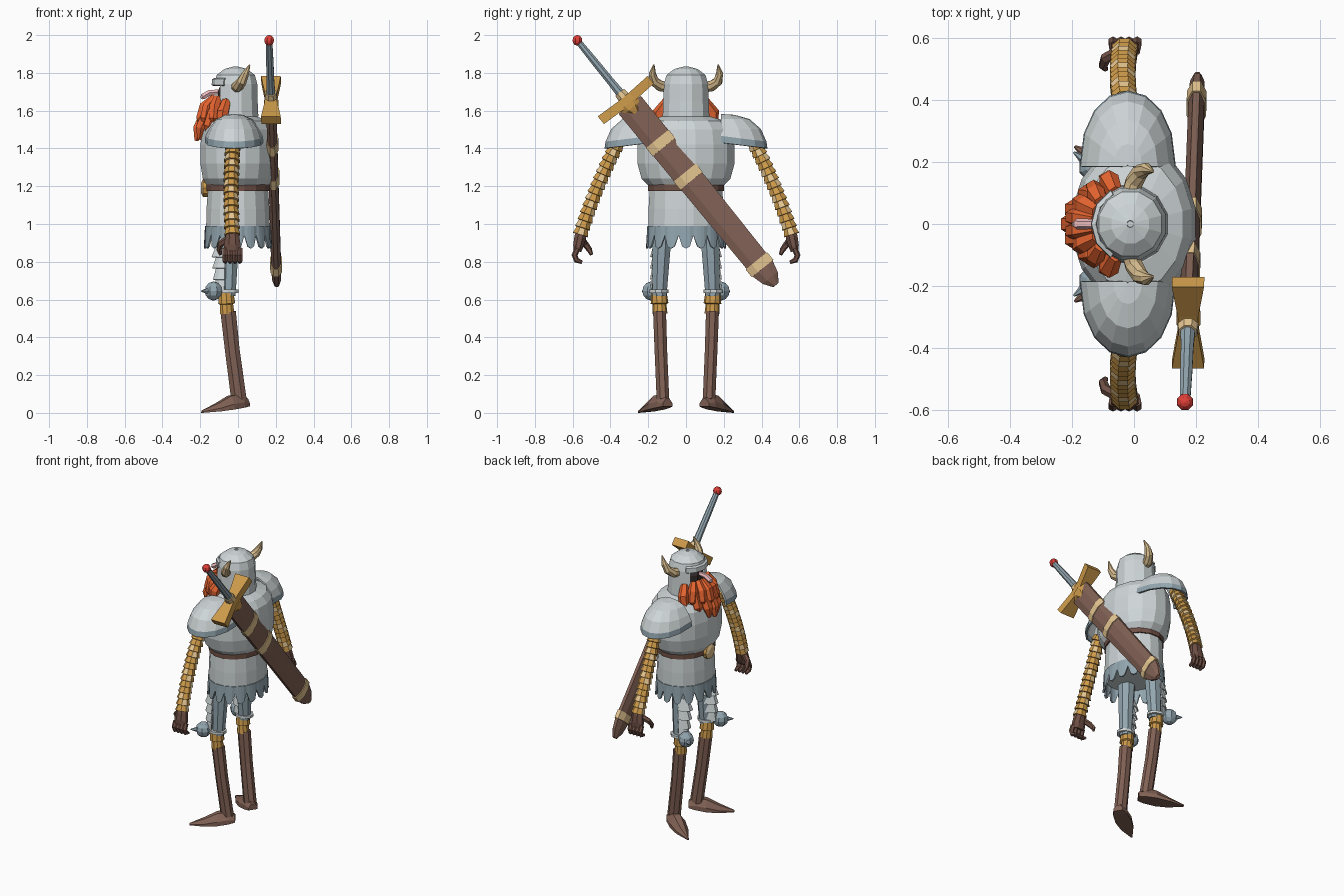
import bpy, bmesh
from math import sin, cos, pi, sqrt
from mathutils import Vector as V

if "Cube" in bpy.data.objects:
    bpy.data.objects.remove(bpy.data.objects["Cube"])

COL = dict(steel=(.62, .67, .68), dark=(.29, .38, .43), leather=(.16, .08, .06), boot=(.22, .12, .09),
           gold=(.62, .33, .07), tan=(.78, .56, .28), horn=(.66, .49, .26), beard=(.8, .13, .03),
           red=(.75, .05, .04), skin=(.85, .5, .52), black=(.04, .03, .03))
MATS = {}


def mat(n):
    if n not in MATS:
        MATS[n] = bpy.data.materials.new(n)
        MATS[n].diffuse_color = (*COL[n], 1)
    return MATS[n]


def loft(name, rings, cols, pick=None, cap=True, closed=True, skip=None, thick=0):
    """Skin a list of equal-length point rings."""
    bm = bmesh.new()
    vs = [[bm.verts.new(p) for p in r] for r in rings]
    n = len(rings[0])
    for i in range(len(vs) - 1):
        for j in range(n if closed else n - 1):
            if skip and skip(i, j):
                continue
            k = (j + 1) % n
            f = bm.faces.new((vs[i][j], vs[i][k], vs[i + 1][k], vs[i + 1][j]))
            f.material_index = pick(i, j) if pick else 0
    if cap:
        bm.faces.new(vs[0])
        f = bm.faces.new(vs[-1])
        f.material_index = pick(len(vs) - 2, 0) if pick else 0
    bmesh.ops.remove_doubles(bm, verts=bm.verts, dist=1e-5)
    bmesh.ops.recalc_face_normals(bm, faces=bm.faces)
    me = bpy.data.meshes.new(name)
    bm.to_mesh(me)
    bm.free()
    for c in cols.split():
        me.materials.append(mat(c))
    ob = bpy.data.objects.new(name, me)
    bpy.context.collection.objects.link(ob)
    if thick:
        m = ob.modifiers.new('shell', 'SOLIDIFY')
        m.thickness, m.offset = thick, 0
    return ob


def oval(z, rx, ry, cx=0, n=16, cy=0):
    return [V((cx + rx * cos(2 * pi * (j + .5) / n), cy + ry * sin(2 * pi * (j + .5) / n), z)) for j in range(n)]


def tube(name, path, radii, cols, n=8, ref=(1, 0, 0), pick=None):
    """Sweep an n-gon along a path; a radius may be (along ref, across ref)."""
    P = [V(p) for p in path]
    rings = []
    for i, p in enumerate(P):
        t = (P[min(i + 1, len(P) - 1)] - P[max(i - 1, 0)]).normalized()
        b = t.cross(V(ref)).normalized()
        a = b.cross(t)
        r = radii[i] if isinstance(radii[i], tuple) else (radii[i], radii[i])
        rings.append([p + a * r[0] * cos(2 * pi * (j + .5) / n) + b * r[1] * sin(2 * pi * (j + .5) / n)
                      for j in range(n)])
    return loft(name, rings, cols, pick)


def ball(name, c, r, col, n=8):
    return loft(name, [oval(c[2] + r * sin(a), r * cos(a), r * cos(a), c[0], n, c[1])
                       for a in [-1.5 + i * .5 for i in range(7)]], col)


# Breastplate, belt, buckle and skirt
loft('breastplate', [oval(*p) for p in [(1.2, .165, .2), (1.24, .19, .24), (1.32, .203, .262), (1.42, .203, .262),
     (1.5, .19, .25), (1.545, .16, .215), (1.57, .1, .13)]], 'steel')
loft('belt', [oval(1.175, .172, .205), oval(1.21, .172, .205)], 'leather')
tube('buckle', [(-.16, 0, 1.19), (-.185, 0, 1.19), (-.195, 0, 1.19)], [.05, .05, .03], 'gold tan', 10, (0, 0, 1),
     lambda i, j: i)
loft('skirt', [oval(*p) for p in [(.97, .172, .203), (1.08, .17, .202), (1.19, .162, .196)]], 'steel')
flap_top, flap_low = [], []
for j in range(64):
    a = 2 * pi * (j + 2) / 64
    drop = sqrt(sin(pi * (j % 4) / 4))
    flap_top.append((.17 * cos(a), .2 * sin(a), .99))
    flap_low.append(((.168 + .008 * drop) * cos(a), (.197 + .01 * drop) * sin(a), .94 - .07 * drop))
loft('skirt_flaps', [flap_top, flap_low], 'dark', cap=False, thick=.01)

# Helmet with open face, brow rim and nose guard
helm = [(1.57, .118, .122), (1.65, .114, .119), (1.74, .112, .115), (1.785, .1, .102), (1.815, .06, .062), (1.828, .01, .01)]
loft('helmet', [oval(z, a, b, -.012, 12) for z, a, b in helm], 'steel', cap=False, thick=.012,
     skip=lambda i, j: i < 2 and j in (4, 5, 6))
loft('helmet_crown', [oval(1.825, .02, .02, -.012, 12), oval(1.829, .01, .01, -.012, 12)], 'steel')
brow = [[V((-.012 - r * cos(a), r * sin(a), z)) for a in [-1.05 + i * .525 for i in range(5)]]
        for r, z in [(.118, 1.735), (.124, 1.738), (.122, 1.765), (.11, 1.77)]]
loft('brow_rim', brow, 'steel', cap=False, closed=False, thick=.008)
loft('head', [oval(z, r, r, -.012, 10) for z, r in [(1.5, .07), (1.6, .098), (1.7, .1), (1.77, .07)]], 'black')
tube('nose', [(-.1, 0, 1.7), (-.15, 0, 1.695), (-.185, 0, 1.675), (-.195, 0, 1.665)], [.014, .017, .018, .008], 'skin',
     6, (0, 0, 1))

# Beard: two layers of faceted locks and a moustache
for k in range(7):
    u = (k - 3) / 3
    w = 1 - u * u
    tube('beard_lock', [(-.06 - .05 * w, .1 * u, 1.65), (-.08 - .09 * w, .14 * u, 1.59),
         (-.085 - .125 * w, .14 * u, 1.54 - .035 * w), (-.08 - .14 * w, .115 * u, 1.51 - .07 * w)],
         [(.025, .025), (.034, .036), (.032, .034), (.012, .014)], 'beard', 6)
for k in range(6):
    u = (k - 2.5) / 2.5
    w = 1 - .7 * u * u
    tube('upper_beard_lock', [(-.1 - .025 * w, .07 * u, 1.67), (-.1 - .08 * w, .1 * u, 1.62),
         (-.1 - .1 * w, .115 * u, 1.56), (-.1 - .1 * w, .1 * u, 1.52)],
         [.022, .032, .028, .01], 'beard', 6)

for s in (1, -1):
    # Horns
    tube('horn', [(-.01, .1 * s, 1.725), (0, .135 * s, 1.73), (.02, .168 * s, 1.755), (.04, .178 * s, 1.795),
         (.062, .17 * s, 1.843)], [.03, .03, .027, .02, .004], 'horn', 8)

    # Shoulder plates: half domes with a dark rim
    rings = []
    for sc, z in [(1, 1.4), (.98, 1.435), (.86, 1.5), (.62, 1.55), (.3, 1.572), (.02, 1.576)]:
        ring = []
        for i in range(9):
            a = -pi / 2 + pi * i / 8
            e = abs(cos(a)) ** .85
            lift = .03 * (1 - e) if sc > .9 else 0
            ring.append((-.02 + .145 * sc * sin(a) * (1.03 - .03 * e), s * (.185 + .24 * e * sc), z + lift))
        rings.append(ring)
    loft('shoulder_plate', rings, 'dark steel', lambda i, j: min(i, 1), False, False, thick=.012)

    # Scaled sleeves
    path, rad = [], []
    a, b, c = V((-.025, .36 * s, 1.43)), V((-.045, .48 * s, 1.2)), V((-.03, .56 * s, .94))
    N = 14
    for k in range(N):
        for f, r in ((0, .034), (.93, .045)):
            t = (k + f) / N
            path.append(a * (1 - t) ** 2 + b * 2 * t * (1 - t) + c * t * t)
            rad.append(r)
    tube('sleeve', path, rad, 'gold tan', 8, pick=lambda i, j: int((j + i // 2) % 4 == 0))

    # Gloves
    tube('glove', [(-.03, .55 * s, .965), (-.03, .56 * s, .93), (-.03, .57 * s, .885), (-.03, .575 * s, .855)],
         [(.03, .03), (.04, .034), (.048, .03), (.045, .022)], 'leather', 8)
    for k in range(4):
        x = -.068 + k * .026
        tube('finger', [(x, .575 * s, .87), (x, .59 * s, .835), (x, .58 * s, .808), (x, .55 * s, .797)],
             [.015, .016, .015, .009], 'leather', 6)
    tube('thumb', [(-.055, .555 * s, .92), (-.092, .535 * s, .895), (-.1, .512 * s, .865), (-.092, .5 * s, .838)],
         [.018, .018, .015, .009], 'leather', 6)

    # Thighs with overlapping front plates
    tube('thigh', [(-.045, .125 * s, .98), (-.045, .13 * s, .85), (-.05, .14 * s, .62)], [.055, .05, .04], 'dark')
    for k in range(4):
        z = .9 - k * .06
        cx, cy = -.062 - .002 * k, (.138 + .004 * k) * s
        plate = []
        for r, zz in ((.045, z), (.078 - .006 * k, z - .075)):
            plate.append([V((cx - r * cos(q), cy + .62 * r * sin(q) - s * .0, zz)) for q in
                          [-1.5 + i * .6 for i in range(6)]])
        loft('thigh_plate', plate, 'steel', cap=False, closed=False, thick=.008)

    # Knee band and spiked cap
    loft('knee_band', [oval(.635, .062, .052, -.055, 10, .145 * s), oval(.652, .062, .052, -.055, 10, .145 * s)], 'steel')
    ball('knee_cap', (-.13, .185 * s, .645), .05, 'dark')
    tube('knee_spike', [(-.15, .2 * s, .645), (-.195, .232 * s, .645)], [.022, .003], 'dark', 6, (0, 0, 1))

    # Shin cuffs and boots
    tube('shin_cuff', [(-.063, .143 * s, .64), (-.06, .14 * s, .58), (-.06, .14 * s, .575), (-.057, .138 * s, .525)],
         [.04, .047, .036, .04], 'gold', 10)
    tube('boot_shaft', [(-.052, .14 * s, .535), (-.03, .133 * s, .33), (.005, .122 * s, .07)],
         [(.044, .037), (.042, .036), (.044, .036)], 'boot', 8)
    d, q = V((-.84, .54 * s, 0)), V((.54 * s, .84, 0))
    foot = []
    for u, w, lo, hi in [(-.05, .03, .035, .075), (-.01, .044, .028, .1), (.06, .052, .018, .09),
                         (.14, .04, .008, .05), (.235, .004, 0, .012)]:
        p = V((.005, .124 * s, 0)) + d * u
        foot.append([p - q * w + V((0, 0, lo)), p - q * w + V((0, 0, lo + .4 * (hi - lo))),
                     p - q * w * .4 + V((0, 0, hi)), p + q * w * .4 + V((0, 0, hi)),
                     p + q * w + V((0, 0, lo + .4 * (hi - lo))), p + q * w + V((0, 0, lo))])
    loft('boot_foot', foot, 'boot')

# Sword in its scabbard, slung across the back
START, END = V((.165, -.575, 1.972)), V((.205, .47, .685))
L = (END - START).length
D = (END - START) / L
side = D.cross(V((1, 0, 0))).normalized()
at = lambda t: START + D * t


def blade_part(name, spec, col, n=8):
    return tube(name, [at(t) for t, _, _ in spec], [(x, w) for _, x, w in spec], col, n)


ball('pommel', START, .028, 'red', 8)
blade_part('grip', [(.02, .018, .018), (.15, .021, .021), (.28, .022, .022), (.38, .026, .026)], 'dark')
blade_part('grip_collar', [(.355, .032, .032), (.39, .036, .036)], 'tan')
guard = []
for k, x in [(-.17, .052), (-.12, .045), (-.04, .033), (.04, .033), (.12, .045), (.17, .052)]:
    o = at(.415) + side * k - D * abs(k) * .05
    guard.append([o + V((i * x, 0, 0)) + D * (j * .026) for i, j in ((-1, -1), (1, -1), (1, 1), (-1, 1))])
loft('cross_guard', guard, 'gold')
blade_part('guard_point', [(.43, .042, .07), (.46, .04, .06), (.52, .02, .01)], 'gold', 8)
blade_part('scabbard', [(.44, .029, .082), (1.0, .028, .078), (1.56, .028, .072), (1.62, .025, .055),
                        (L + .01, .014, .02)], 'boot', 8)
for t, h in ((.7, .028), (.93, .028), (1.53, .026)):
    blade_part('scabbard_band', [(t - h, .034, .087 - .005 * t), (t + h, .034, .087 - .005 * t)], 'tan', 8)

for m in bpy.data.materials:
    if m.users and not m.is_grease_pencil:
        m.use_nodes = True
        m.node_tree.nodes["Principled BSDF"].inputs["Base Color"].default_value = m.diffuse_color
